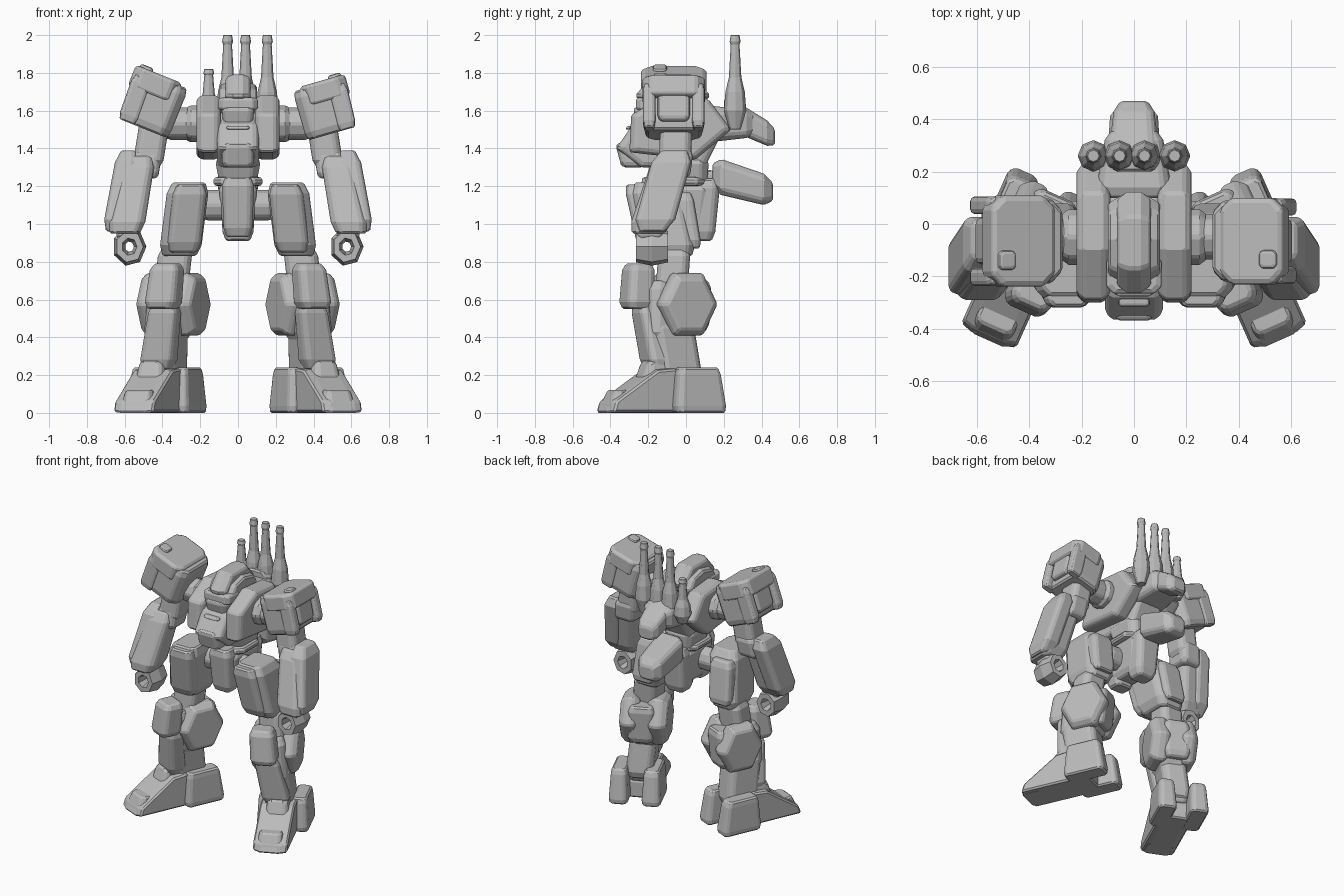
import bpy, bmesh, math
from mathutils import Matrix, Vector

if "Cube" in bpy.data.objects:
    bpy.data.objects.remove(bpy.data.objects["Cube"])

grey = bpy.data.materials.new("plain_grey")
grey.use_nodes = True
grey.diffuse_color = (0.5, 0.5, 0.5, 1)
grey.node_tree.nodes["Principled BSDF"].inputs["Base Color"].default_value = grey.diffuse_color
upright = Matrix.Identity(4)


def skin(name, rings, frame=upright, side=1, bevel=0.01):
    """Join matching rings into a closed solid, then place, mirror and bevel it."""
    bm = bmesh.new()
    loops = [[bm.verts.new(point) for point in ring] for ring in rings]
    count = len(loops[0])
    for lower, upper in zip(loops, loops[1:]):
        for i in range(count):
            j = (i + 1) % count
            bm.faces.new((lower[i], lower[j], upper[j], upper[i]))
    bm.faces.new(loops[0])
    bm.faces.new(loops[-1])
    bm.transform(Matrix.Diagonal((side, 1, 1, 1)) @ frame)
    bmesh.ops.recalc_face_normals(bm, faces=bm.faces)
    mesh = bpy.data.meshes.new(name)
    bm.to_mesh(mesh)
    bm.free()
    mesh.materials.append(grey)
    part = bpy.data.objects.new(name, mesh)
    bpy.context.collection.objects.link(part)
    modifier = part.modifiers.new("bevel", "BEVEL")
    modifier.width, modifier.segments = bevel, 1
    modifier.limit_method, modifier.angle_limit = "ANGLE", math.radians(35)


def block(name, start, end, width, depth, taper=1, tip=0.8, axis="z", **placing):
    """Chamfered armour block from start to end, drawn in at both tips."""
    start, end = Vector(start), Vector(end)
    across, along = {"z": ("x", "y"), "y": ("x", "z")}[axis]
    cut = 0.35 * min(width, depth) / 2
    rings = []
    for t, grow in ((0, tip), (0.15, 1), (0.85, 1), (1, tip)):
        grow *= 1 + (taper - 1) * t
        ring = []
        for sx, sy in ((1, 1), (-1, 1), (-1, -1), (1, -1)):
            corner = [(width / 2, depth / 2 - cut), (width / 2 - cut, depth / 2)]
            for u, v in corner[::sx * sy]:
                point = start.lerp(end, t)
                setattr(point, across, getattr(point, across) + sx * u * grow)
                setattr(point, along, getattr(point, along) + sy * v * grow)
                ring.append(point)
        rings.append(ring)
    skin(name, rings, **placing)


def slab(name, profile, left, right, inset=0.88, rim=0.2, **placing):
    """Side profile extruded across x, with both end faces drawn in."""
    profile = [Vector(point) for point in profile]
    middle = sum(profile, Vector((0, 0))) / len(profile)
    edge = (right - left) * rim
    rings = []
    for x, grow in ((left, inset), (left + edge, 1), (right - edge, 1), (right, inset)):
        rings.append([(x, *middle.lerp(point, grow)) for point in profile])
    skin(name, rings, **placing)


def pod(name, centre, size, sides=6, inset=0.8, rim=0.3, **placing):
    """Many-sided plate facing sideways."""
    x, y, z = centre
    angles = [math.tau * i / sides for i in range(sides)]
    profile = [(y + size[1] / 2 * math.cos(a), z + size[2] / 2 * math.sin(a)) for a in angles]
    slab(name, profile, x - size[0] / 2, x + size[0] / 2, inset, rim, **placing)


def place(x, y, z, angle, axis):
    return Matrix.Translation((x, y, z)) @ Matrix.Rotation(math.radians(angle), 4, axis)


# Chest and neck
slab("chest_core", [(-.28, 1.53), (-.37, 1.4), (-.24, 1.3), (.1, 1.3), (.2, 1.5), (-.1, 1.62)], -.11, .11, rim=.1)
block("cockpit_hatch", (0, -.28, 1.3), (0, -.31, 1.43), width=.17, depth=.13)
for level in (0, 1):
    block("chest_vent", (0, -.29, 1.46 + level * .04), (0, -.28, 1.48 + level * .04), width=.12, depth=.06, bevel=.004)
block("neck", (0, -.06, 1.5), (0, -.06, 1.65), width=.14, depth=.2)

# Head
pod("helmet", (0, -.06, 1.65), (.2, .36, .21), sides=8)
pod("head_crest", (0, -.07, 1.68), (.13, .4, .26), inset=.85)
block("face_guard", (0, -.2, 1.52), (0, -.21, 1.62), width=.15, depth=.12, taper=1.2)
block("visor", (0, -.19, 1.6), (0, -.19, 1.67), width=.21, depth=.15, bevel=.005)

# Waist and hips
block("waist", (0, 0, 1.2), (0, -.02, 1.35), width=.19, depth=.22, taper=1.3)
block("belt", (0, -.03, 1.2), (0, -.03, 1.25), width=.26, depth=.26)
block("pelvis", (0, -.03, .96), (0, -.03, 1.22), width=.16, depth=.26, taper=1.3)
block("front_skirt", (0, -.14, .93), (0, -.17, 1.25), width=.15, depth=.13, taper=1.15)
block("rear_skirt", (0, .08, .91), (0, .1, 1.24), width=.16, depth=.14, taper=1.2)

# Back pods
block("backpack", (0, .1, 1.53), (0, .36, 1.53), width=.3, depth=.2, taper=.7, axis="y")
block("backpack_pod", (0, .2, 1.6), (0, .47, 1.46), width=.21, depth=.18, taper=.7, tip=.7, axis="y")
block("tail_arm", (0, .05, 1.25), (0, .2, 1.24), width=.1, depth=.08, axis="y")
block("tail_pod", (0, .14, 1.26), (0, .46, 1.17), width=.22, depth=.2, taper=.8, tip=.6, axis="y")

# Rear gun barrels
for x, top in ((-.155, 1.82), (-.055, 2), (.04, 2), (.155, 2)):
    rings = []
    for t, radius in ((0, .03), (.2, .06), (.4, .052), (.55, .034), (.9, .024), (.93, .03), (1, .024)):
        turns = [math.tau * i / 8 for i in range(8)]
        rings.append([(x + radius * math.cos(a), .26 + radius * math.sin(a), 1.5 + (top - 1.5) * t) for a in turns])
    skin("rear_gun", rings, bevel=.002)

for side, tag in ((1, "left_"), (-1, "right_")):
    # Chest sides and shoulder joint
    slab(tag + "chest_side", [(-.3, 1.38), (-.29, 1.58), (-.1, 1.68), (.12, 1.66), (.24, 1.5), (.05, 1.34)],
         .09, .22, side=side)
    pod(tag + "shoulder_socket", (.23, -.05, 1.53), (.1, .22, .2), sides=8, side=side)
    pod(tag + "shoulder_joint", (.31, -.05, 1.53), (.2, .18, .18), sides=8, side=side)

    # Shoulder armour, raised and larger on the right
    raised = side < 0
    tilt = place(.455, -.065, 1.645, -22, "Y") if raised else place(.465, -.065, 1.615, -16, "Y")
    shoulder = dict(frame=tilt @ Matrix.Scale(1.05 if raised else 1, 4), side=side)
    block(tag + "shoulder_box", (-.03, 0, -.14), (-.03, 0, .13), width=.23, depth=.31, tip=.92, **shoulder)
    block(tag + "shoulder_roof", (.02, 0, .03), (.02, 0, .145), width=.25, depth=.33, tip=.94, **shoulder)
    for y in (-.13, .13):
        block(tag + "shoulder_flap", (.08, y, -.14), (.09, y, .1), width=.1, depth=.065, **shoulder)
    block(tag + "shoulder_panel", (.08, 0, -.1), (.09, 0, .05), width=.08, depth=.17, **shoulder)
    block(tag + "shoulder_knob", (.09, -.07, .11), (.09, -.07, .16), width=.07, depth=.07, **shoulder)

    # Arm
    block(tag + "upper_arm", (.48, -.06, 1.3), (.44, -.05, 1.55), width=.16, depth=.17, side=side)
    block(tag + "elbow", (.5, -.07, 1.24), (.48, -.05, 1.39), width=.16, depth=.18, side=side)
    block(tag + "forearm", (.6, -.2, .95), (.52, -.08, 1.36), width=.2, depth=.22, taper=.85, side=side)
    block(tag + "forearm_plate", (.66, -.18, .96), (.58, -.06, 1.39), width=.12, depth=.21, tip=.65, side=side)
    block(tag + "wrist", (.58, -.19, .92), (.59, -.19, 1), width=.12, depth=.14, side=side)

    # Fist closed around an open grip
    bpy.ops.mesh.primitive_torus_add(major_segments=7, minor_segments=6, major_radius=.057, minor_radius=.033,
                                     location=(side * .575, -.18, .88), rotation=(math.pi / 2, 0, 0))
    fist = bpy.context.object
    fist.name = tag + "fist"
    fist.scale = (1, 1.15, 3)
    fist.data.materials.append(grey)

    # Thigh
    pod(tag + "hip_joint", (.12, -.08, 1.1), (.2, .15, .17), sides=8, side=side)
    block(tag + "thigh", (.31, -.08, .83), (.26, -.16, 1.22), width=.22, depth=.28, side=side)
    block(tag + "thigh_front", (.29, -.18, .85), (.25, -.26, 1.21), width=.18, depth=.14, side=side)
    block(tag + "thigh_rear", (.31, .03, .87), (.29, -.02, 1.17), width=.17, depth=.11, side=side)
    block(tag + "knee_joint", (.36, -.08, .6), (.33, -.06, .87), width=.18, depth=.17, side=side)

    # Lower leg, turned outwards and leaning in towards the knee
    leg = dict(frame=place(.37, 0, 0, 24, "Z"), side=side)
    block(tag + "knee_pad", (-.08, -.25, .55), (-.1, -.23, .79), width=.18, depth=.16, taper=.9, **leg)
    block(tag + "lower_shin", (0, -.04, .15), (-.03, -.09, .5), width=.18, depth=.24, **leg)
    block(tag + "upper_shin", (-.03, -.08, .38), (-.06, -.07, .7), width=.19, depth=.28, **leg)
    block(tag + "shin_guard", (-.01, -.16, .23), (-.08, -.21, .58), width=.19, depth=.13, taper=.85, **leg)
    pod(tag + "outer_calf", (.055, -.02, .575), (.13, .34, .38), **leg)
    pod(tag + "inner_calf", (-.13, -.02, .575), (.14, .34, .38), **leg)
    block(tag + "calf_back", (-.02, .05, .43), (-.03, .07, .7), width=.18, depth=.13, **leg)

    # Foot
    slab(tag + "foot", [(-.48, 0), (-.46, .06), (-.21, .23), (-.1, .24), (.03, .12), (.03, 0)],
         -.12, .11, inset=.95, **leg)
    block(tag + "toe_cap", (-.01, -.41, 0), (-.01, -.37, .12), width=.19, depth=.15, taper=.8, tip=1, **leg)
    block(tag + "instep", (0, -.18, .16), (0, -.16, .28), width=.17, depth=.2, taper=.8, **leg)
    for x in (-.1, .12):
        block(tag + "heel_block", (x, .02, 0), (x, .01, .24), width=.13, depth=.3, taper=.8, tip=.93, **leg)
    block(tag + "ankle", (0, -.05, .12), (0, -.06, .3), width=.16, depth=.2, **leg)
